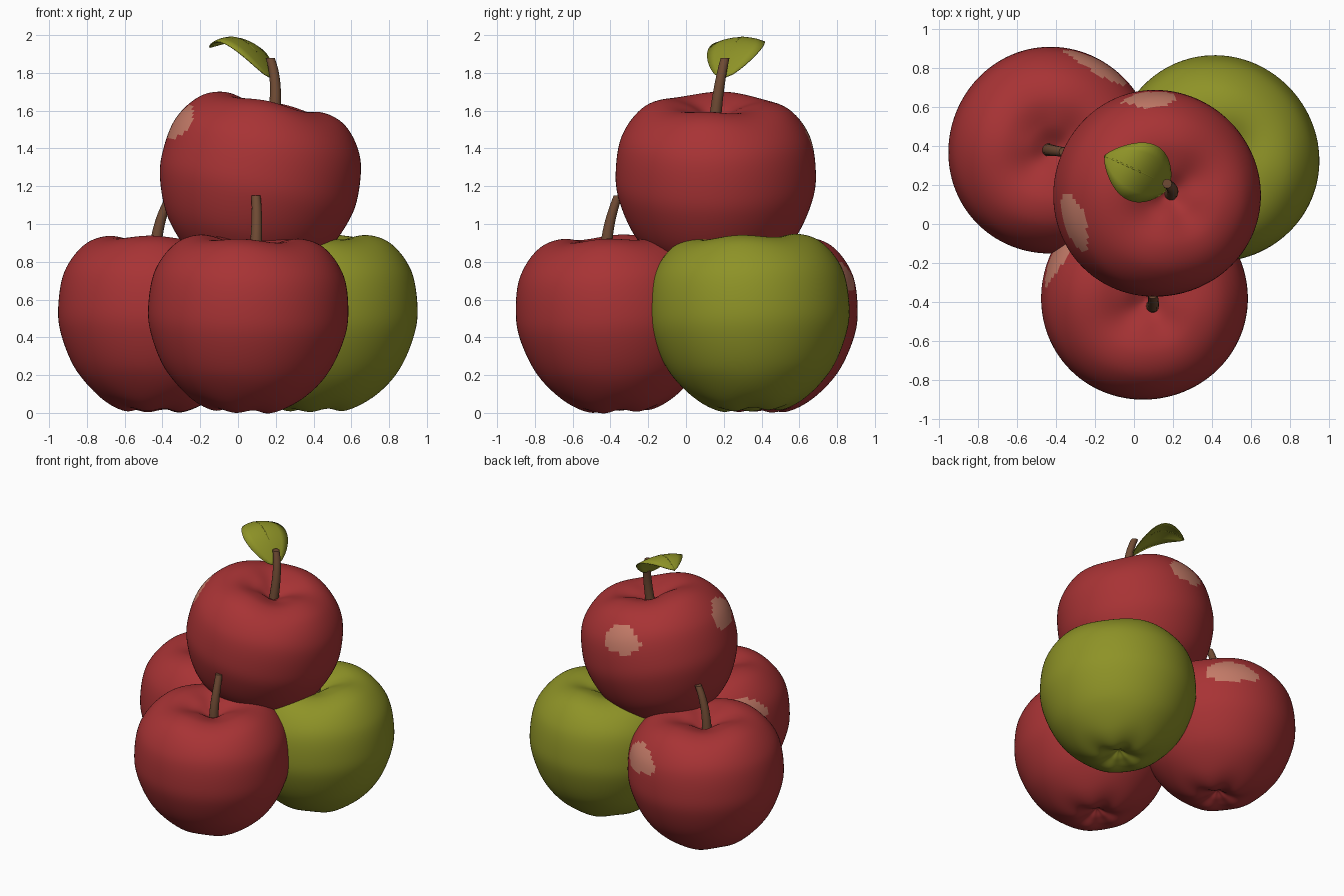
import bpy, bmesh
from math import sin, cos, pi, atan2, hypot, radians, degrees
from mathutils import Vector, Matrix
from mathutils.geometry import interpolate_bezier

if "Cube" in bpy.data.objects:
    bpy.data.objects.remove(bpy.data.objects["Cube"], do_unlink=True)


def material(name, r, g, b):
    m = bpy.data.materials.new(name)
    m.use_nodes = True
    m.diffuse_color = (r, g, b, 1)
    m.node_tree.nodes["Principled BSDF"].inputs["Base Color"].default_value = (r, g, b, 1)
    return m


RED = material("apple red", .39, .033, .035)
GREEN = material("apple green", .27, .29, .02)
PALE = material("pale patch", .56, .2, .14)
BROWN = material("stem brown", .16, .07, .034)


def finish(bm, name, mats):
    bmesh.ops.remove_doubles(bm, verts=bm.verts, dist=1e-5)
    bmesh.ops.recalc_face_normals(bm, faces=bm.faces)
    for f in bm.faces:
        f.smooth = True
    mesh = bpy.data.meshes.new(name)
    bm.to_mesh(mesh)
    bm.free()
    for m in mats:
        mesh.materials.append(m)
    ob = bpy.data.objects.new(name, mesh)
    bpy.context.collection.objects.link(ob)
    return ob


def skin_rings(bm, rings, closed=True):
    """Bridge successive rows of points with quads."""
    rows = [[bm.verts.new(p) for p in ring] for ring in rings]
    for a, b in zip(rows, rows[1:]):
        n = len(a)
        for i in range(n if closed else n - 1):
            j = (i + 1) % n
            bm.faces.new((a[i], a[j], b[j], b[i]))
    return rows


def smooth_profile(pts, steps):
    """Catmull-Rom curve through (radius, height) points."""
    p = [Vector(q) for q in pts]
    p = [Vector((-p[1].x, p[1].y))] + p + [Vector((-p[-2].x, p[-2].y))]
    out = []
    for a, b, c, d in zip(p, p[1:], p[2:], p[3:]):
        for k in range(steps):
            t = k / steps
            out.append(.5 * (2 * b + (c - a) * t + (2 * a - 5 * b + 4 * c - d) * t**2
                             + (3 * b - a - 3 * c + d) * t**3))
    return out + [p[-2]]


# Half section of an apple, heights measured from its middle
SECTION = smooth_profile([(0, -.40), (.07, -.435), (.17, -.455), (.3, -.39), (.43, -.25),
                          (.51, -.07), (.53, .08), (.5, .27), (.4, .405), (.27, .455),
                          (.13, .425), (.04, .375), (0, .36)], 7)
SEGMENTS = 112


def apple(name, centre, tilt_x, tilt_y, skin, patches=()):
    turn = Matrix.Rotation(radians(tilt_x), 3, 'X') @ Matrix.Rotation(radians(tilt_y), 3, 'Y')
    rings = []
    for r, z in SECTION:
        base = max(0, min(1, (-z - .25) / .15))      # five lobes underneath
        top = max(0, min(1, (z - .3) / .12))         # soft waves on the shoulder
        ring = []
        for i in range(SEGMENTS):
            a = 2 * pi * i / SEGMENTS
            lobe = cos(5 * a)
            rr = r * (1 + .025 * lobe * base + .006 * cos(3 * a + 1))
            zz = z + min(1, r / .15) * (.008 * lobe * base + .008 * cos(4 * a + .6) * top)
            ring.append(turn @ Vector((rr * cos(a), rr * sin(a), zz)))
        rings.append(ring)
    bm = bmesh.new()
    skin_rings(bm, rings)
    # Pale blushes: rounded areas by bearing and elevation from the middle
    for f in bm.faces:
        c = f.calc_center_median()
        bearing = degrees(atan2(c.y, c.x))
        rise = degrees(atan2(c.z, hypot(c.x, c.y)))
        for az, el, wide, high in patches:
            u = ((bearing - az + 180) % 360 - 180) / wide
            v = (rise - el) / high
            if hypot(u, v) < 1 + .07 * cos(3 * atan2(v, u) + 1):
                f.material_index = 1
    ob = finish(bm, name, [skin, PALE])
    ob.location = centre
    return ob


def stem(name, *path):
    curve = interpolate_bezier(*[Vector(p) for p in path], 12)
    bm = bmesh.new()
    rings = []
    for k, p in enumerate(curve):
        r = .034 - .01 * k / 11
        rings.append([p + r * Vector((cos(a), sin(a), 0))
                      for a in (2 * pi * i / 14 for i in range(14))])
    rows = skin_rings(bm, rings)
    bm.faces.new(rows[0])
    bm.faces.new(rows[-1])
    ob = finish(bm, name, [BROWN])
    ob.data.polygons[-1].use_smooth = False
    return ob


# Three apples below, one leaning on top
apple("front_apple", (.05, -.37, .47), 3, 2, RED, [(153, 27, 21, 11)])
apple("back_right_apple", (-.425, .375, .47), -1, 1, RED, [(61, 26, 20, 10)])
apple("green_apple", (.42, .335, .475), 2, -1, GREEN)
apple("top_apple", (.1, .155, 1.19), 0, 12, RED, [(199, 38, 20, 11), (92, 29, 16, 10)])

# Stems
stem("front_stem", (.095, -.42, .8), (.095, -.43, .93), (.105, -.4, 1.04), (.095, -.36, 1.15))
stem("back_right_stem", (-.44, .38, .8), (-.44, .38, .93), (-.41, .375, 1.05), (-.36, .37, 1.14))
stem("green_stem", (.42, .33, .8), (.42, .33, .82), (.42, .33, .85), (.42, .33, .88))
stem("top_stem", (.185, .15, 1.5), (.2, .16, 1.64), (.21, .18, 1.77), (.17, .207, 1.88))

# Leaf: arched midrib with drooping sides
midrib = interpolate_bezier(Vector((.18, .19, 1.77)), Vector((.08, .25, 1.99)),
                            Vector((-.04, .3, 2.04)), Vector((-.15, .35, 1.935)), 20)
across = Vector((.46, .88, 0))
rows = []
for k, p in enumerate(midrib):
    t = k / 19
    half = .158 * sin(pi * t ** .85) ** .75 if 0 < k < 19 else .002
    rows.append([p + across * half * s - Vector((0, 0, .18 * half * s * s))
                 for s in (-1, -.66, -.33, 0, .33, .66, 1)])
bm = bmesh.new()
skin_rings(bm, rows, closed=False)
leaf = finish(bm, "leaf", [GREEN])
thick = leaf.modifiers.new("thickness", 'SOLIDIFY')
thick.thickness = .006
thick.offset = 0

# Raised vein along the leaf, joining it to the stem
bm = bmesh.new()
skin_rings(bm, [[p + .005 * Vector((cos(a) * .46, cos(a) * .88, sin(a)))
                 for a in (2 * pi * i / 6 for i in range(6))] for p in midrib])
finish(bm, "leaf_vein", [GREEN])
